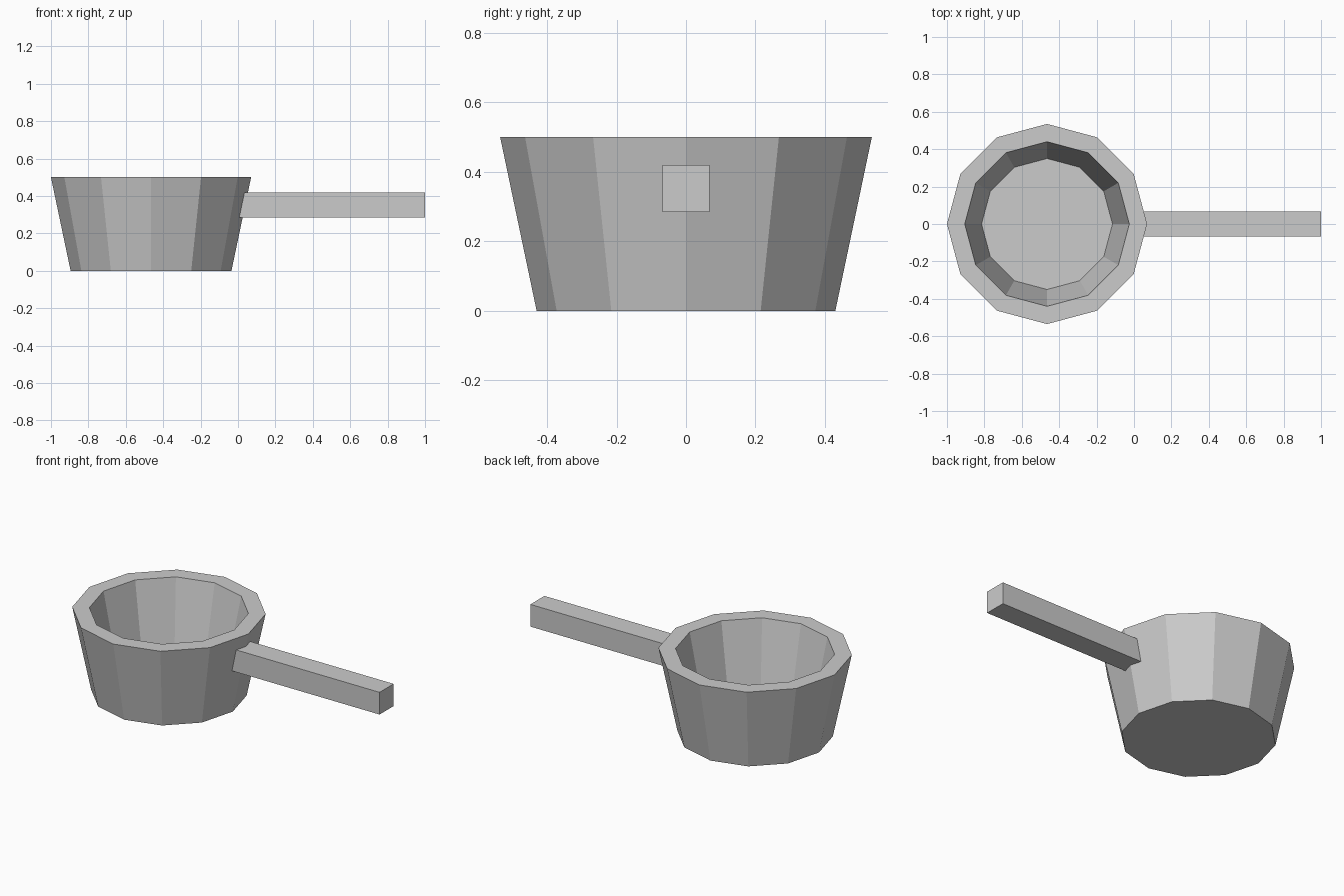
import bpy
import bmesh
import math

cube = bpy.data.objects.get("Cube")
if cube:
    bpy.data.objects.remove(cube, do_unlink=True)

metal = bpy.data.materials.new("light grey")
metal.use_nodes = True
GREY = (0.6, 0.6, 0.6, 1.0)
metal.diffuse_color = GREY
metal.node_tree.nodes["Principled BSDF"].inputs["Base Color"].default_value = GREY

SIDES = 12
POT_X = -0.465


def add_object(name, bm, location):
    bmesh.ops.recalc_face_normals(bm, faces=bm.faces)
    mesh = bpy.data.meshes.new(name)
    bm.to_mesh(mesh)
    bm.free()
    mesh.materials.append(metal)
    obj = bpy.data.objects.new(name, mesh)
    obj.location = location
    bpy.context.collection.objects.link(obj)
    return obj


# Pan bowl: outer wall, flat rim, inner wall, capped below and at the inner floor
profile = [(0.43, 0.0), (0.535, 0.5), (0.44, 0.5), (0.35, 0.07)]
bm = bmesh.new()
rings = []
for radius, z in profile:
    angles = [math.tau * i / SIDES for i in range(SIDES)]
    rings.append([bm.verts.new((radius * math.cos(a), radius * math.sin(a), z)) for a in angles])
for low, high in zip(rings, rings[1:]):
    for i in range(SIDES):
        j = (i + 1) % SIDES
        bm.faces.new((low[i], low[j], high[j], high[i]))
bm.faces.new(rings[0])
bm.faces.new(rings[-1])
add_object("pan_bowl", bm, (POT_X, 0, 0))

# Square handle, its inner end buried in the bowl wall
start, end, thickness = -0.02, 1.0, 0.135
bm = bmesh.new()
bmesh.ops.create_cube(bm, size=1)
bmesh.ops.scale(bm, vec=(end - start, thickness, thickness), verts=bm.verts)
add_object("handle", bm, ((start + end) / 2, 0, 0.352))
